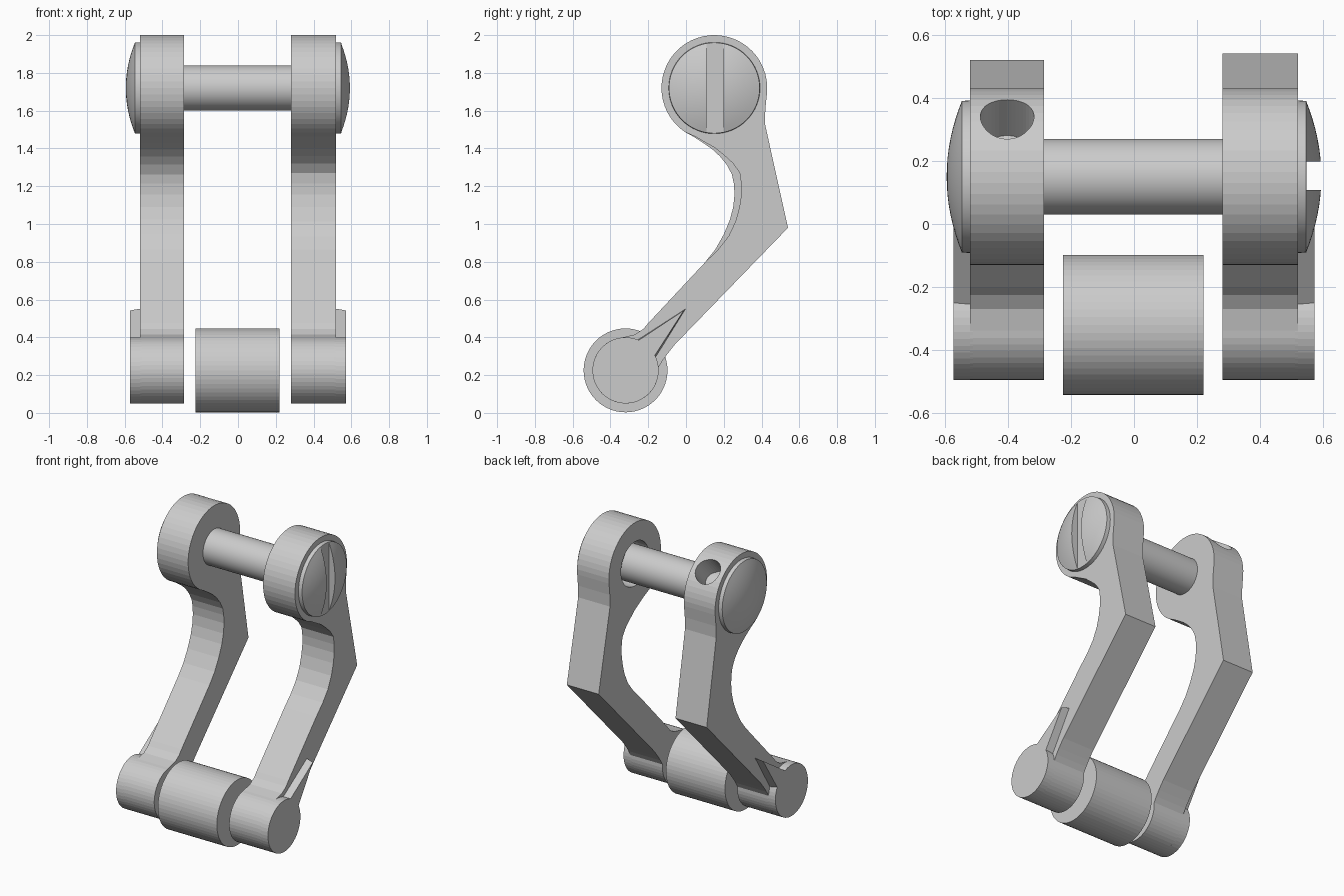
import bpy, bmesh, math
from mathutils import Matrix, Vector

if "Cube" in bpy.data.objects:
    bpy.data.objects.remove(bpy.data.objects["Cube"])

HEAD = (0.15, 1.72)    # pin axis (y, z)
BOSS = (-0.32, 0.225)  # roller axis (y, z)


def finish(name, bm):
    bmesh.ops.remove_doubles(bm, verts=bm.verts, dist=1e-5)
    bmesh.ops.recalc_face_normals(bm, faces=bm.faces)
    mesh = bpy.data.meshes.new(name)
    bm.to_mesh(mesh)
    bm.free()
    ob = bpy.data.objects.new(name, mesh)
    bpy.context.collection.objects.link(ob)
    return ob


def arc(c, r, a, b, n):
    """Points on a circle in (y, z), from angle a to b in degrees."""
    angles = [math.radians(a + (b - a) * i / n) for i in range(n + 1)]
    return [(c[0] + r * math.cos(t), c[1] + r * math.sin(t)) for t in angles]


def extrude(name, pts, x0, x1):
    bm = bmesh.new()
    face = bm.faces.new([bm.verts.new((x0, y, z)) for y, z in pts])
    ext = bmesh.ops.extrude_face_region(bm, geom=[face], use_keep_orig=True)
    bmesh.ops.translate(bm, vec=(x1 - x0, 0, 0),
                        verts=[v for v in ext["geom"] if isinstance(v, bmesh.types.BMVert)])
    return finish(name, bm)


def cylinder(name, c, r, x0, x1, n=48):
    return extrude(name, arc(c, r, 0, 360, n)[:-1], x0, x1)


def lathe(name, profile, c, n=64):
    """Revolve (x, radius) points around the x axis through c."""
    bm = bmesh.new()
    vs = [bm.verts.new((x, c[0], c[1] + r)) for x, r in profile]
    es = [bm.edges.new(p) for p in zip(vs, vs[1:])]
    bmesh.ops.spin(bm, geom=vs + es, cent=(0, *c), axis=(1, 0, 0),
                   angle=math.tau, steps=n)
    return finish(name, bm)


def cut(ob, cutter):
    cutter.hide_render = True
    mod = ob.modifiers.new("cut", "BOOLEAN")
    mod.operation, mod.solver, mod.object = "DIFFERENCE", "EXACT", cutter
    bpy.context.view_layer.objects.active = ob
    bpy.ops.object.modifier_apply(modifier=mod.name)
    bpy.data.objects.remove(cutter)


def arm_outline(inner, corner):
    pts = arc(HEAD, 0.28, -6, 237, 34)
    pts += inner
    pts += [(0.10, 0.796), (-0.20, 0.475), (-0.225, 0.445), (-0.27, 0.415)]
    pts += arc(BOSS, 0.175, 96, 365, 36)
    pts += [(-0.125, 0.275), (-0.10, 0.31), (-0.058, 0.363), corner,
            (0.418, 1.53), (0.42, 1.61)]
    return pts


# Arms: the two elbows differ slightly
right_curve = [(0.05, 1.462), (0.10, 1.433), (0.155, 1.402), (0.206, 1.36), (0.25, 1.32),
               (0.284, 1.27), (0.292, 1.215), (0.293, 1.157), (0.283, 1.09),
               (0.262, 1.013), (0.225, 0.935), (0.17, 0.865)]
left_curve = [(0.04, 1.462), (0.09, 1.43), (0.14, 1.395), (0.18, 1.358), (0.215, 1.315),
              (0.243, 1.263), (0.253, 1.215), (0.257, 1.157), (0.25, 1.09),
              (0.233, 1.024), (0.20, 0.945), (0.155, 0.865)]
right_arm = extrude("right_arm", arm_outline(right_curve, (0.54, 0.98)), 0.28, 0.52)
left_arm = extrude("left_arm", arm_outline(left_curve, (0.52, 0.96)), -0.52, -0.285)

# Bore around the pin in the right arm
cut(right_arm, cylinder("bore_cutter", HEAD, 0.15, 0.2, 0.515))

# Angled set-screw hole in the left arm
bm = bmesh.new()
direction = Vector((0, 0.68, 0.73)).normalized()
place = Matrix.Translation(Vector((-0.402, *HEAD)) + direction * 0.25)
place = place @ direction.to_track_quat("Z", "Y").to_matrix().to_4x4()
bmesh.ops.create_cone(bm, cap_ends=True, segments=40, radius1=0.085, radius2=0.085,
                      depth=0.3, matrix=place)
cut(left_arm, finish("hole_cutter", bm))

# Lower bosses with tapered ribs
for side, s in (("right", 1), ("left", -1)):
    cylinder(side + "_boss", BOSS, 0.175, s * 0.51, s * 0.572)
    bm = bmesh.new()
    rings = [[bm.verts.new((s * x, y, z)) for y, z in pts] for x, pts in (
        (0.51, [(0.0, 0.553), (-0.255, 0.388), (-0.30, 0.25), (-0.16, 0.295)]),
        (0.572, [(-0.012, 0.542), (-0.25, 0.385), (-0.30, 0.25), (-0.168, 0.30)]))]
    for ring in rings:
        bm.faces.new(ring)
    for i in range(4):
        j = (i + 1) % 4
        bm.faces.new((rings[0][i], rings[0][j], rings[1][j], rings[1][i]))
    finish(side + "_rib", bm)

# Roller
cylinder("roller", BOSS, 0.222, -0.225, 0.22, 56)

# Pin with a domed head at each end
dome = [(0.546 + 0.048 * (1 - (i / 8) ** 2), 0.24 * i / 8) for i in range(9)]
half = dome + [(0.52, 0.242), (0.52, 0.12)]
pin = lathe("pin", [(-x, r) for x, r in half] + half[::-1], HEAD)

# Screwdriver slot in the right head
cut(pin, extrude("slot_cutter", [(0.108, 1.4), (0.198, 1.4), (0.198, 2.05), (0.108, 2.05)],
                 0.547, 0.7))

# Smooth the domes, keep the edges crisp
bpy.ops.object.select_all(action="DESELECT")
pin.select_set(True)
bpy.context.view_layer.objects.active = pin
bpy.ops.object.shade_smooth_by_angle(angle=math.radians(20))
